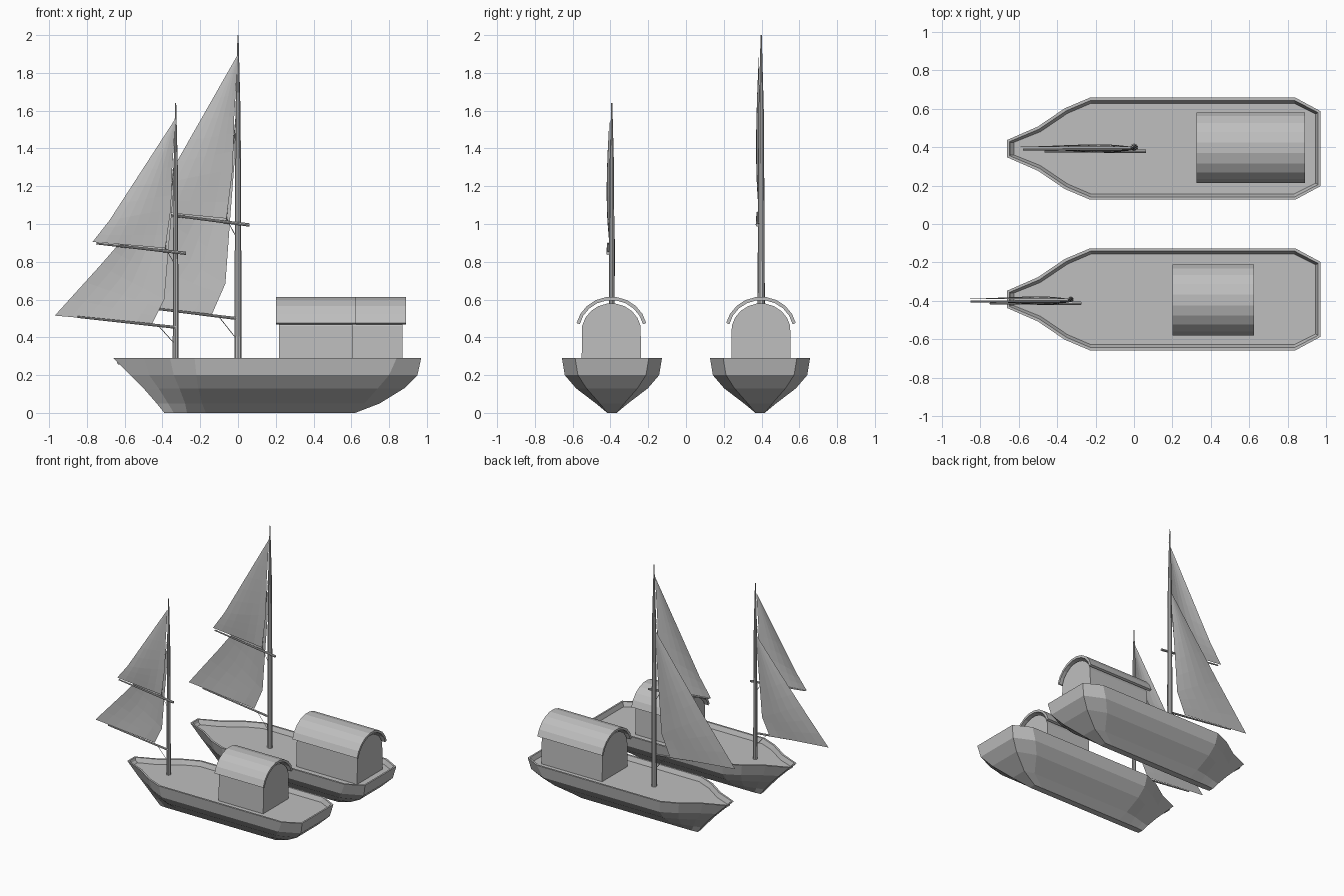
import bpy, bmesh, math
from mathutils import Vector

cube = bpy.data.objects.get("Cube")
if cube:
    bpy.data.objects.remove(cube, do_unlink=True)

grey = bpy.data.materials.new("plain grey")
grey.use_nodes = True
colour = (0.52, 0.52, 0.52, 1)
grey.diffuse_color = colour
grey.node_tree.nodes["Principled BSDF"].inputs["Base Color"].default_value = colour


def finish(name, bm, closed=True):
    if closed:
        bmesh.ops.recalc_face_normals(bm, faces=bm.faces[:])
    mesh = bpy.data.meshes.new(name)
    bm.to_mesh(mesh)
    bm.free()
    mesh.materials.append(grey)
    obj = bpy.data.objects.new(name, mesh)
    bpy.context.collection.objects.link(obj)
    return obj


def spar(name, start, end, r_start, r_end, sides=10):
    """Tapered round pole between two points."""
    start, end = Vector(start), Vector(end)
    axis = end - start
    bm = bmesh.new()
    bmesh.ops.create_cone(bm, cap_ends=True, segments=sides, radius1=r_start,
                          radius2=r_end, depth=axis.length)
    turn = Vector((0, 0, 1)).rotation_difference(axis).to_matrix()
    for v in bm.verts:
        v.co = turn @ v.co + (start + end) / 2
    return finish(name, bm)


def along(points, t):
    """Point at fraction t of a polyline, with evenly shared spans."""
    f = t * (len(points) - 1)
    i = min(int(f), len(points) - 2)
    return Vector(points[i]).lerp(Vector(points[i + 1]), f - i)


# Hull levels: height, station positions along the boat, half widths
HULL = [
    (0.00, (-.39, -.34, -.27, -.17, .55, .62), (.02, .025, .025, .025, .025, .025)),
    (0.05, (-.43, -.37, -.28, -.19, .67, .75), (.03, .045, .07, .085, .085, .065)),
    (0.13, (-.50, -.42, -.31, -.21, .74, .88), (.04, .085, .145, .19, .19, .135)),
    (0.20, (-.57, -.47, -.34, -.22, .80, .95), (.045, .10, .19, .25, .25, .18)),
    (0.29, (-.66, -.50, -.36, -.23, .84, .97), (.045, .115, .21, .265, .265, .195)),
]


def hull(name, cy):
    bm = bmesh.new()
    rings = []
    for z, xs, ws in HULL:
        left = [(x, cy + w, z) for x, w in zip(xs, ws)]
        right = [(x, cy - w, z) for x, w in zip(xs, ws)]
        rings.append([bm.verts.new(p) for p in right + left[::-1]])
    n = len(rings[0])
    for low, high in zip(rings, rings[1:]):
        for i in range(n):
            j = (i + 1) % n
            bm.faces.new((low[i], low[j], high[j], high[i]))
    bm.faces.new(rings[0][::-1])
    deck = bm.faces.new(rings[-1])
    bm.normal_update()
    # flat rim, then a sloping bulwark down to the deck
    bmesh.ops.inset_individual(bm, faces=[deck], thickness=.015)
    bmesh.ops.inset_individual(bm, faces=[deck], thickness=.015)
    for v in deck.verts:
        v.co.z -= .035
    return finish(name, bm)


def arch(rx, rz, cy, cz, low, steps=9):
    angles = [math.radians(low + (180 - 2 * low) * i / steps) for i in range(steps + 1)]
    return [(cy + rx * math.cos(a), cz + rz * math.sin(a)) for a in angles]


def cabin(side, cy, x0, x1):
    # walls with arched ends
    profile = [(cy + .158, .25)] + arch(.158, .15, cy, .43, 12) + [(cy - .158, .25)]
    bm = bmesh.new()
    ends = [[bm.verts.new((x, y, z)) for y, z in profile]
            for x in (x0 + .018, x1 - .018)]
    for i in range(len(profile)):
        j = (i + 1) % len(profile)
        bm.faces.new((ends[0][i], ends[0][j], ends[1][j], ends[1][i]))
    for end in ends:
        bm.faces.new(end)
    finish(side + "_cabin_walls", bm)
    # overhanging barrel roof
    bm = bmesh.new()
    rows = [[bm.verts.new((x, y, z)) for x in (x0, x1)]
            for y, z in arch(.172, .165, cy, .432, 13)]
    for a, b in zip(rows, rows[1:]):
        bm.faces.new((a[0], a[1], b[1], b[0]))
    bm.normal_update()
    roof = finish(side + "_cabin_roof", bm, closed=False)
    shell = roof.modifiers.new("thickness", 'SOLIDIFY')
    shell.thickness = .018
    shell.offset = -1


def sail(name, luff, leech, place, offset, bulge, rows=9, cols=6):
    """Curved sheet between the outer edge and the mast-side edge."""
    bm = bmesh.new()
    grid = []
    for r in range(rows + 1):
        t = r / rows
        a, b = along(luff, t), along(leech, t)
        line = []
        for c in range(cols + 1):
            p = a.lerp(b, c / cols)
            y = offset + bulge * math.sin(math.pi * c / cols) * math.sin(math.pi * t)
            line.append(bm.verts.new(place(p.x, y, p.y)))
        grid.append(line)
    for a, b in zip(grid, grid[1:]):
        for i in range(cols):
            bm.faces.new((a[i], a[i + 1], b[i + 1], b[i]))
    bmesh.ops.remove_doubles(bm, verts=bm.verts[:], dist=.0005)
    finish(name, bm)


def rig(side, mx, my, sx, sz, radius):
    def place(x, y, z):
        return (mx + x * sx, my + y, .28 + (z - .28) * sz)

    spar(side + "_mast", (mx, my, .25), place(0, 0, 1.3), radius, radius * .7)
    spar(side + "_masthead", place(0, 0, 1.3), place(0, 0, 1.64), radius * .7, .003)
    spar(side + "_upper_boom", place(.055, -.02, .845), place(-.42, -.02, .897), .009, .005, 8)
    spar(side + "_lower_boom", place(0, -.01, .453), place(-.52, -.01, .508), .008, .005, 8)

    sail(side + "_upper_sail",
         [(0, 1.56), (-.175, 1.29), (-.35, 1.02), (-.44, .905)],
         [(0, 1.56), (-.018, 1.30), (-.025, 1.08), (-.055, .872)],
         place, -.012, -.015)
    sail(side + "_lower_sail",
         [(-.005, 1.24), (-.20, 1.01), (-.40, .78), (-.64, .515)],
         [(-.005, 1.24), (-.035, .90), (-.06, .60), (-.125, .47)],
         place, .003, .014)

    # thin rigging lines
    ropes = [((-.09, .46), (0, .36)), ((-.055, .872), (0, .78)), ((-.055, .872), (-.01, 1.3))]
    for number, (a, b) in enumerate(ropes):
        spar(f"{side}_rope_{number}", place(a[0], -.01, a[1]), place(b[0], -.01, b[1]),
             .002, .002, 4)


# Two boats side by side, the rear one with a taller rig and longer cabin
hull("front_hull", -.392)
hull("rear_hull", .392)
cabin("front", -.395, .20, .625)
cabin("rear", .397, .325, .89)
rig("front", -.33, -.393, 1.0, 1.0, .017)
rig("rear", 0, .398, 1.11, 1.265, .021)
